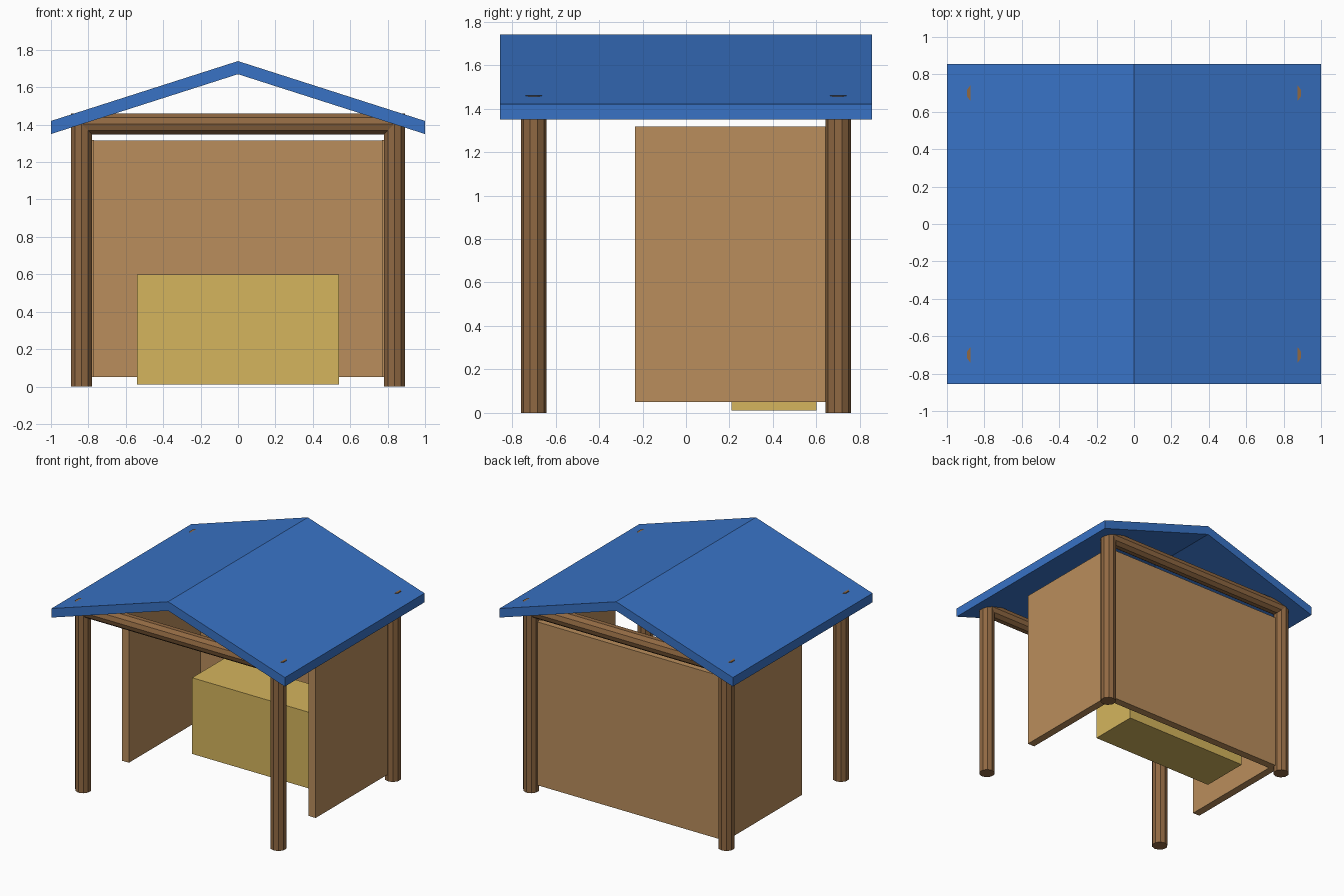
import bpy, math

if "Cube" in bpy.data.objects:
    bpy.data.objects.remove(bpy.data.objects["Cube"])


def material(name, rgb):
    m = bpy.data.materials.new(name)
    m.diffuse_color = (*rgb, 1)
    m.use_nodes = True
    m.node_tree.nodes["Principled BSDF"].inputs["Base Color"].default_value = m.diffuse_color
    return m


BLUE = material("blue_roof", (0.04, 0.17, 0.56))
TIMBER = material("dark_timber", (0.28, 0.14, 0.055))
BOARD = material("light_board", (0.49, 0.27, 0.107))
STRAW = material("yellow_straw", (0.66, 0.46, 0.11))


def box(name, mat, x, y, z):
    """Box spanning the given (low, high) ranges, with its scale applied."""
    centre = [(a + b) / 2 for a, b in (x, y, z)]
    bpy.ops.mesh.primitive_cube_add(size=1, location=centre)
    o = bpy.context.object
    o.name = name
    for v in o.data.vertices:
        v.co = [c * (b - a) for c, (a, b) in zip(v.co, (x, y, z))]
    o.data.materials.append(mat)


def log(name, length, location, rotation=(0, 0, 0)):
    """Ten-sided flat-faced timber."""
    bpy.ops.mesh.primitive_cylinder_add(vertices=10, radius=0.058, depth=length,
                                        location=location, rotation=rotation)
    o = bpy.context.object
    o.name = name
    o.data.materials.append(TIMBER)


# Corner posts and the cross beams at front and back
POST_X, POST_Y, POST_H = 0.837, 0.70, 1.46
for end, y in (("front", -POST_Y), ("back", POST_Y)):
    for side, x in (("left", -POST_X), ("right", POST_X)):
        log(f"{end}_{side}_post", POST_H, (x, y, POST_H / 2))
    log(f"{end}_beam", 2 * POST_X, (0, y, 1.404), (0, math.pi / 2, 0))

# Wall boards
box("back_wall", BOARD, (-0.80, 0.80), (0.64, 0.70), (0.05, 1.315))
box("left_wall", BOARD, (-0.83, -0.77), (-0.235, 0.665), (0.05, 1.317))
box("right_wall", BOARD, (0.77, 0.83), (-0.235, 0.665), (0.05, 1.317))

# Bale inside
box("bale", STRAW, (-0.54, 0.54), (0.21, 0.60), (0.01, 0.60))

# Gabled roof: chevron profile extruded front to back
profile = [(-1, 1.35), (0, 1.67), (1, 1.35), (1, 1.42), (0, 1.74), (-1, 1.42)]
n = len(profile)
verts = [(x, y, z) for y in (-0.855, 0.855) for x, z in profile]
faces = [(i, i + n, (i + 1) % n + n, (i + 1) % n) for i in range(n)]
faces += [(0, 1, 4, 5), (1, 2, 3, 4), (11, 10, 7, 6), (10, 9, 8, 7)]
mesh = bpy.data.meshes.new("roof")
mesh.from_pydata(verts, [], faces)
mesh.materials.append(BLUE)
roof = bpy.data.objects.new("roof", mesh)
bpy.context.collection.objects.link(roof)
